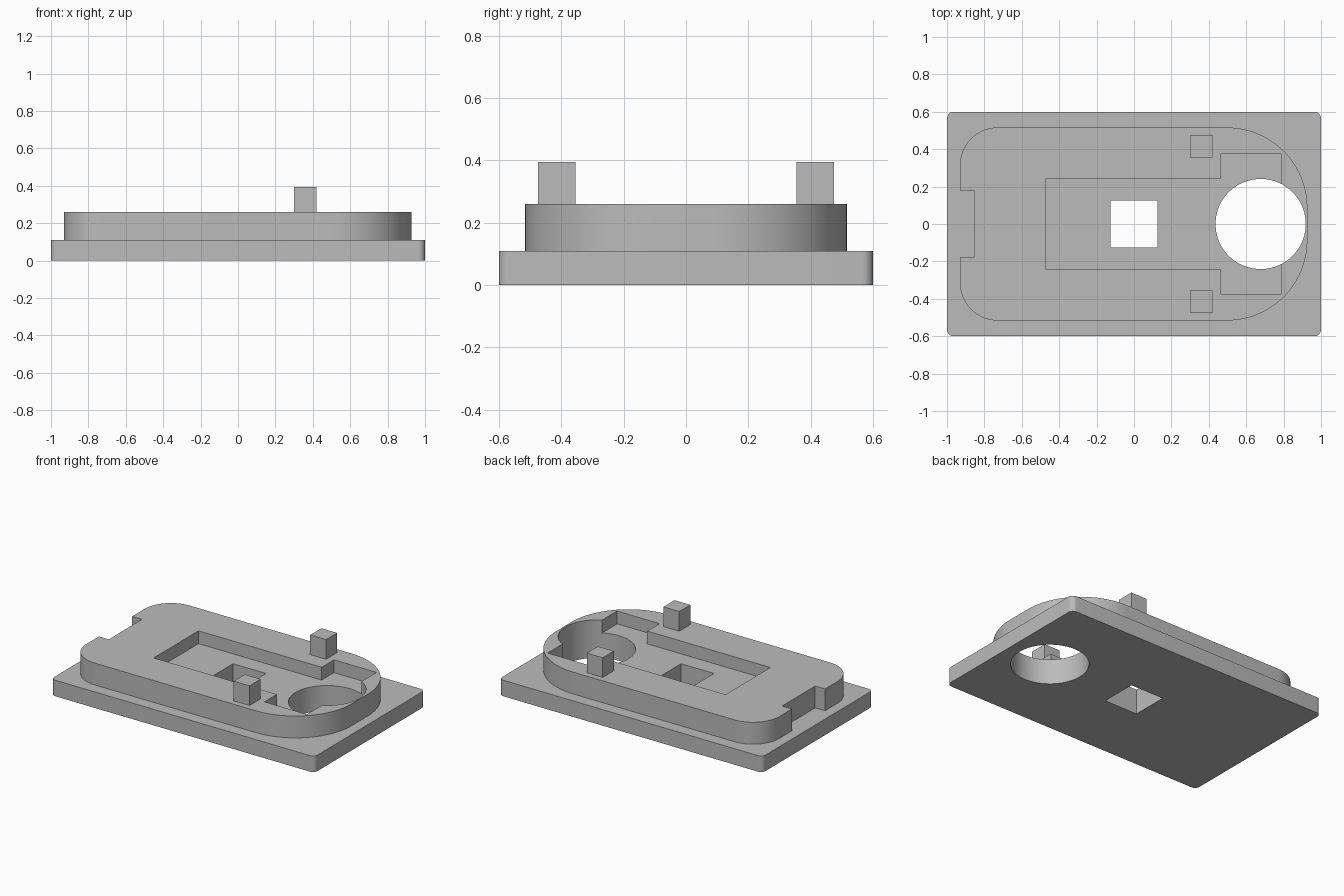
import bpy, bmesh
from math import cos, sin, pi, radians

cube = bpy.data.objects.get("Cube")
if cube:
    bpy.data.objects.remove(cube, do_unlink=True)

grey = bpy.data.materials.new("plain grey")
grey.use_nodes = True
COLOUR = (0.5, 0.5, 0.5, 1)
grey.diffuse_color = COLOUR
grey.node_tree.nodes["Principled BSDF"].inputs["Base Color"].default_value = COLOUR


def prism(name, outline, z0, z1):
    """Extrude a counter-clockwise outline from z0 to z1."""
    bm = bmesh.new()
    face = bm.faces.new([bm.verts.new((x, y, z0)) for x, y in outline])
    top = bmesh.ops.extrude_face_region(bm, geom=[face])["geom"]
    verts = [g for g in top if isinstance(g, bmesh.types.BMVert)]
    bmesh.ops.translate(bm, verts=verts, vec=(0, 0, z1 - z0))
    bmesh.ops.recalc_face_normals(bm, faces=bm.faces)
    mesh = bpy.data.meshes.new(name)
    bm.to_mesh(mesh)
    bm.free()
    mesh.materials.append(grey)
    obj = bpy.data.objects.new(name, mesh)
    bpy.context.collection.objects.link(obj)
    return obj


def rounded(x0, x1, half_y, r_left, r_right, steps=24):
    """Rectangle with separate corner radii at its left and right ends."""
    corners = [(x1 - r_right, half_y - r_right, r_right, 0),
               (x0 + r_left, half_y - r_left, r_left, 1),
               (x0 + r_left, r_left - half_y, r_left, 2),
               (x1 - r_right, r_right - half_y, r_right, 3)]
    points = []
    for cx, cy, r, quarter in corners:
        for i in range(steps + 1):
            a = (quarter + i / steps) * pi / 2
            points.append((cx + r * cos(a), cy + r * sin(a)))
    return points


def rect(x0, x1, y0, y1):
    return [(x0, y0), (x1, y0), (x1, y1), (x0, y1)]


def cut(obj, cutters):
    """Subtract the cutters and bake the result."""
    for c in cutters:
        mod = obj.modifiers.new("cut", 'BOOLEAN')
        mod.operation = 'DIFFERENCE'
        mod.solver = 'EXACT'
        mod.object = c
        bpy.ops.object.select_all(action='DESELECT')
        bpy.context.view_layer.objects.active = obj
        obj.select_set(True)
        bpy.ops.object.modifier_apply(modifier=mod.name)


# Base plate and raised block
base = prism("base_plate", rounded(-1, 1, 0.6, 0.035, 0.035, 8), 0, 0.11)
block = prism("raised_block", rounded(-0.93, 0.927, 0.516, 0.2, 0.43), 0.11, 0.26)

# Cutters: through holes, T-shaped pocket and end notch
circle = [(0.677 + 0.241 * cos(2 * pi * i / 96), 0.241 * sin(2 * pi * i / 96))
          for i in range(96)]
round_hole = prism("round_hole_cutter", circle, -0.1, 0.5)
square_hole = prism("square_hole_cutter", rect(-0.125, 0.125, -0.125, 0.125), -0.1, 0.5)
half_pocket = [(-0.47, -0.243), (0.465, -0.243), (0.465, -0.377), (0.787, -0.377)]
pocket_outline = half_pocket + [(x, -y) for x, y in reversed(half_pocket)]
pocket = prism("pocket_cutter", pocket_outline, 0.172, 0.5)
notch = prism("notch_cutter", rect(-1.1, -0.855, -0.18, 0.18), 0, 0.5)

cut(base, [round_hole, square_hole])
cut(block, [pocket, round_hole, square_hole, notch])
for c in (round_hole, square_hole, pocket, notch):
    bpy.data.objects.remove(c, do_unlink=True)

# Pair of square posts
for side, name in ((1, "back_post"), (-1, "front_post")):
    y = side * 0.415
    prism(name, rect(0.3, 0.42, y - 0.06, y + 0.06), 0.26, 0.395)

# Smooth the curved walls, keep the edges sharp
for obj in (base, block):
    bpy.ops.object.select_all(action='DESELECT')
    bpy.context.view_layer.objects.active = obj
    obj.select_set(True)
    bpy.ops.object.shade_smooth_by_angle(angle=radians(30))
